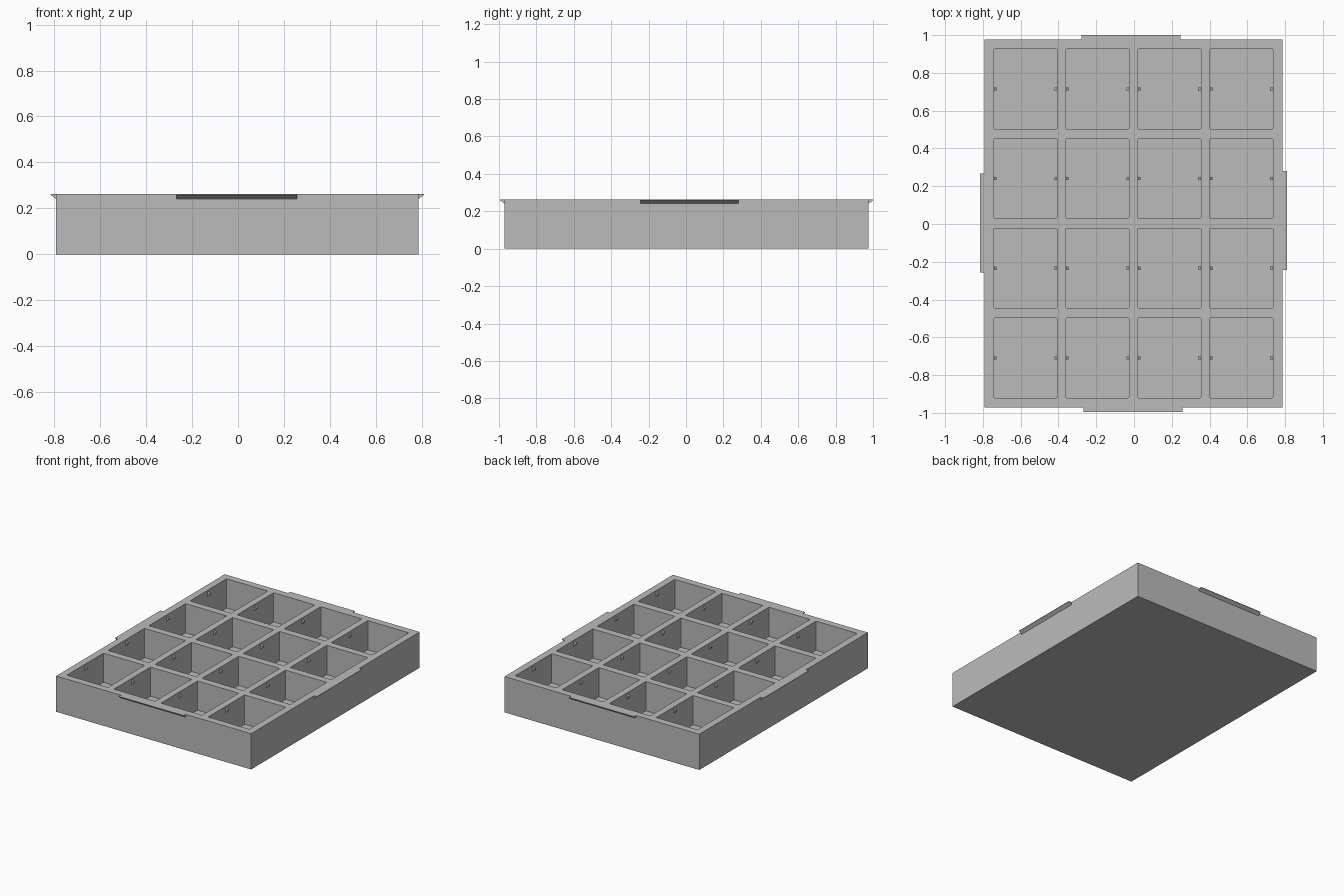
import bpy
import bmesh
from mathutils import Matrix, Vector

cube = bpy.data.objects.get("Cube")
if cube:
    bpy.data.objects.remove(cube, do_unlink=True)

grey = bpy.data.materials.new("plain grey")
grey.use_nodes = True
colour = (0.5, 0.5, 0.5, 1)
grey.diffuse_color = colour
grey.node_tree.nodes["Principled BSDF"].inputs["Base Color"].default_value = colour

HEIGHT, FLOOR = 0.262, 0.048
HALF_X, HALF_Y = 0.789, 0.974
CENTRE = Vector((-0.003, 0.003, 0))
POCKET_X, POCKET_Y = 0.333, 0.423
PITCH_X, PITCH_Y = 0.381, 0.4745
STEPS = (-1.5, -0.5, 0.5, 1.5)


def finish(name, bm):
    bmesh.ops.recalc_face_normals(bm, faces=bm.faces[:])
    mesh = bpy.data.meshes.new(name)
    bm.to_mesh(mesh)
    bm.free()
    mesh.materials.append(grey)
    obj = bpy.data.objects.new(name, mesh)
    bpy.context.collection.objects.link(obj)
    return obj


def breaks(half, pitch, size):
    inner = [s * pitch + e * size / 2 for s in STEPS for e in (-1, 1)]
    return [-half] + inner + [half]


def prism(bm, profile, length, matrix):
    """Extrude an (outward, z) profile along the local y axis."""
    verts = [bm.verts.new((u, -length / 2, z)) for u, z in profile]
    face = bm.faces.new(verts)
    out = bmesh.ops.extrude_face_region(bm, geom=[face])
    end = [v for v in out["geom"] if isinstance(v, bmesh.types.BMVert)]
    bmesh.ops.translate(bm, verts=end, vec=(0, length, 0))
    bmesh.ops.transform(bm, matrix=matrix, verts=verts + end)


# Tray: rim grid, outer walls, base, and sunken pockets
bm = bmesh.new()
xs = breaks(HALF_X, PITCH_X, POCKET_X)
ys = breaks(HALF_Y, PITCH_Y, POCKET_Y)
grid = [[bm.verts.new(CENTRE + Vector((x, y, HEIGHT))) for y in ys] for x in xs]
pockets = []
for i in range(len(xs) - 1):
    for j in range(len(ys) - 1):
        face = bm.faces.new((grid[i][j], grid[i + 1][j],
                             grid[i + 1][j + 1], grid[i][j + 1]))
        if i % 2 and j % 2:
            pockets.append(face)
border = [e for e in bm.edges if e.is_boundary]
out = bmesh.ops.extrude_edge_only(bm, edges=border)["geom"]
for v in out:
    if isinstance(v, bmesh.types.BMVert):
        v.co.z = 0
bmesh.ops.contextual_create(bm, geom=[e for e in out if isinstance(e, bmesh.types.BMEdge)])
sunk = bmesh.ops.extrude_discrete_faces(bm, faces=pockets)["faces"]
for face in sunk:
    for v in face.verts:
        v.co.z = FLOOR
# Slightly eased upright corners in the pockets
corners = [e for e in bm.edges
           if {round(v.co.z, 3) for v in e.verts} == {FLOOR, HEIGHT}]
bmesh.ops.bevel(bm, geom=corners, offset=0.005, segments=2, profile=0.5, affect='EDGES')
finish("tray", bm)

# Small retaining nubs on the two side walls of every pocket
bm = bmesh.new()
nub = [(-0.002, 0.215), (0.014, 0.228), (0.014, 0.238), (-0.002, 0.25)]
for sx in STEPS:
    for sy in STEPS:
        for side in (-1, 1):
            pos = CENTRE + Vector((sx * PITCH_X + side * POCKET_X / 2, sy * PITCH_Y, 0))
            turn = Matrix.Diagonal((-side, 1, 1, 1))
            prism(bm, nub, 0.016, Matrix.Translation(pos) @ turn)
finish("pocket_nubs", bm)

# Finger lips: wedges under the rim, one on each outer side
lip = [(-0.002, HEIGHT), (0.0235, HEIGHT), (0.0235, HEIGHT - 0.003), (-0.002, HEIGHT - 0.022)]
sides = [("left_lip", 0, HALF_X, 0.015), ("back_lip", 90, HALF_Y, 0.013),
         ("right_lip", 180, HALF_X, -0.002), ("front_lip", 270, HALF_Y, -0.002)]
for name, angle, reach, shift in sides:
    bm = bmesh.new()
    turn = Matrix.Rotation(angle * 3.14159265 / 180, 4, 'Z')
    prism(bm, lip, 0.524, Matrix.Translation(CENTRE) @ turn
          @ Matrix.Translation((reach, shift, 0)))
    finish(name, bm)
